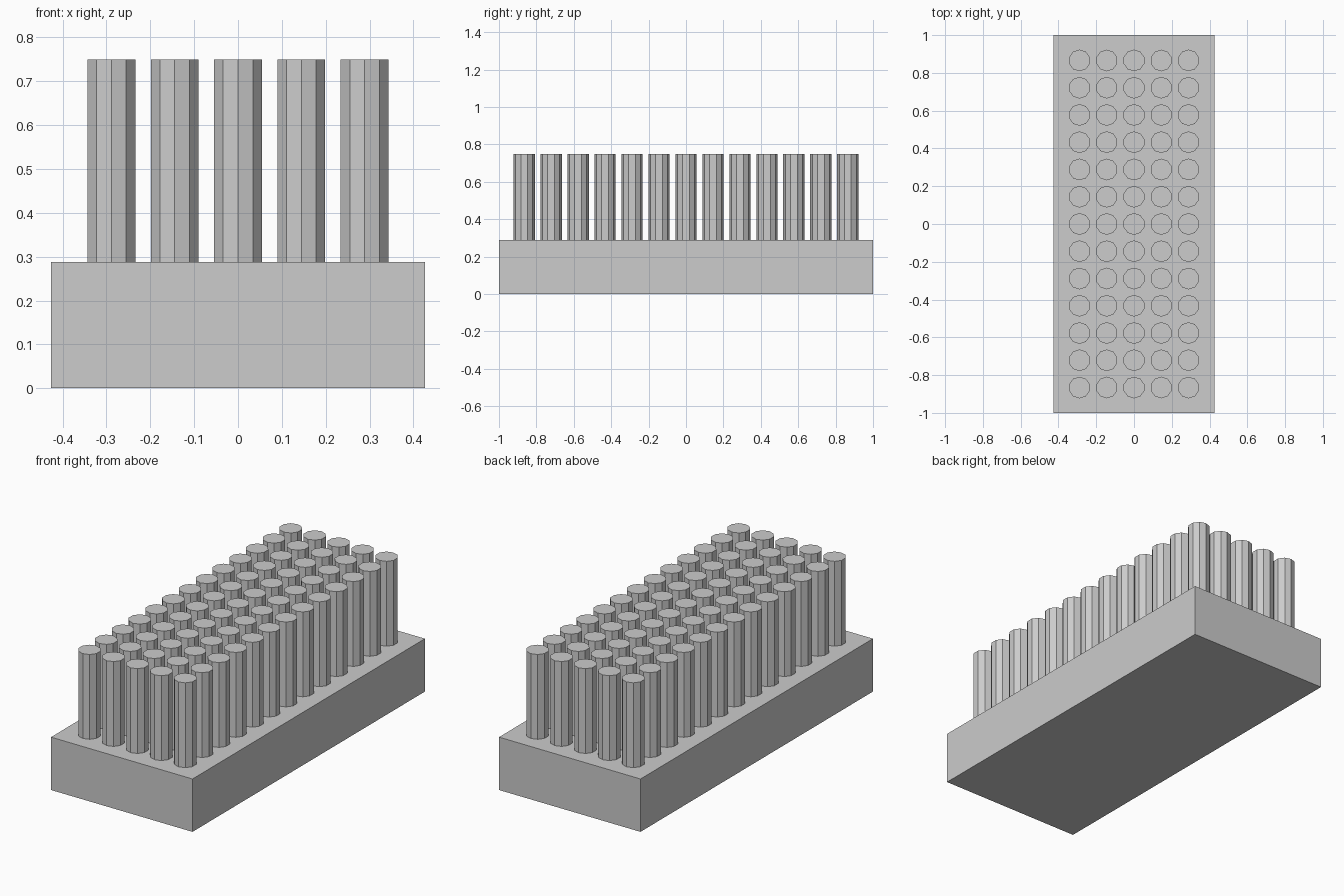
import bpy
import bmesh
from mathutils import Matrix

cube = bpy.data.objects.get("Cube")
if cube:
    bpy.data.objects.remove(cube, do_unlink=True)

# Overall sizes
WIDTH, LENGTH, BASE_HEIGHT, TOP = 0.852, 2.0, 0.288, 0.75
COLUMNS, ROWS, SPACING = 5, 13, 0.1443
PIN_RADIUS, PIN_SIDES = 0.0573, 10

# Light grey shared by all parts
grey = bpy.data.materials.new("light_grey")
grey.use_nodes = True
colour = (0.604, 0.604, 0.604, 1)
grey.diffuse_color = colour
grey.node_tree.nodes["Principled BSDF"].inputs["Base Color"].default_value = colour


def add_object(name, mesh, location):
    obj = bpy.data.objects.new(name, mesh)
    obj.location = location
    bpy.context.collection.objects.link(obj)
    return obj


def mesh_from(bm, name):
    mesh = bpy.data.meshes.new(name)
    bm.to_mesh(mesh)
    bm.free()
    mesh.materials.append(grey)
    return mesh


# Base block
bm = bmesh.new()
bmesh.ops.create_cube(bm, size=1, matrix=Matrix.Diagonal((WIDTH, LENGTH, BASE_HEIGHT, 1)))
add_object("base_block", mesh_from(bm, "base_block"), (0, 0, BASE_HEIGHT / 2))

# Ten-sided pin with a corner facing the front, shared by the whole grid
height = TOP - BASE_HEIGHT
bm = bmesh.new()
bmesh.ops.create_cone(bm, cap_ends=True, segments=PIN_SIDES, radius1=PIN_RADIUS,
                      radius2=PIN_RADIUS, depth=height)
# Turn the pin if its corner does not already point along y
if max(v.co.x for v in bm.verts) > max(v.co.y for v in bm.verts):
    bmesh.ops.rotate(bm, verts=bm.verts, matrix=Matrix.Rotation(1.5707963, 3, "Z"))
pin_mesh = mesh_from(bm, "pin")

# Grid of pins
for row in range(ROWS):
    for column in range(COLUMNS):
        x = (column - (COLUMNS - 1) / 2) * SPACING
        y = (row - (ROWS - 1) / 2) * SPACING
        add_object(f"pin_row{row + 1}_column{column + 1}", pin_mesh,
                   (x, y, BASE_HEIGHT + height / 2))
